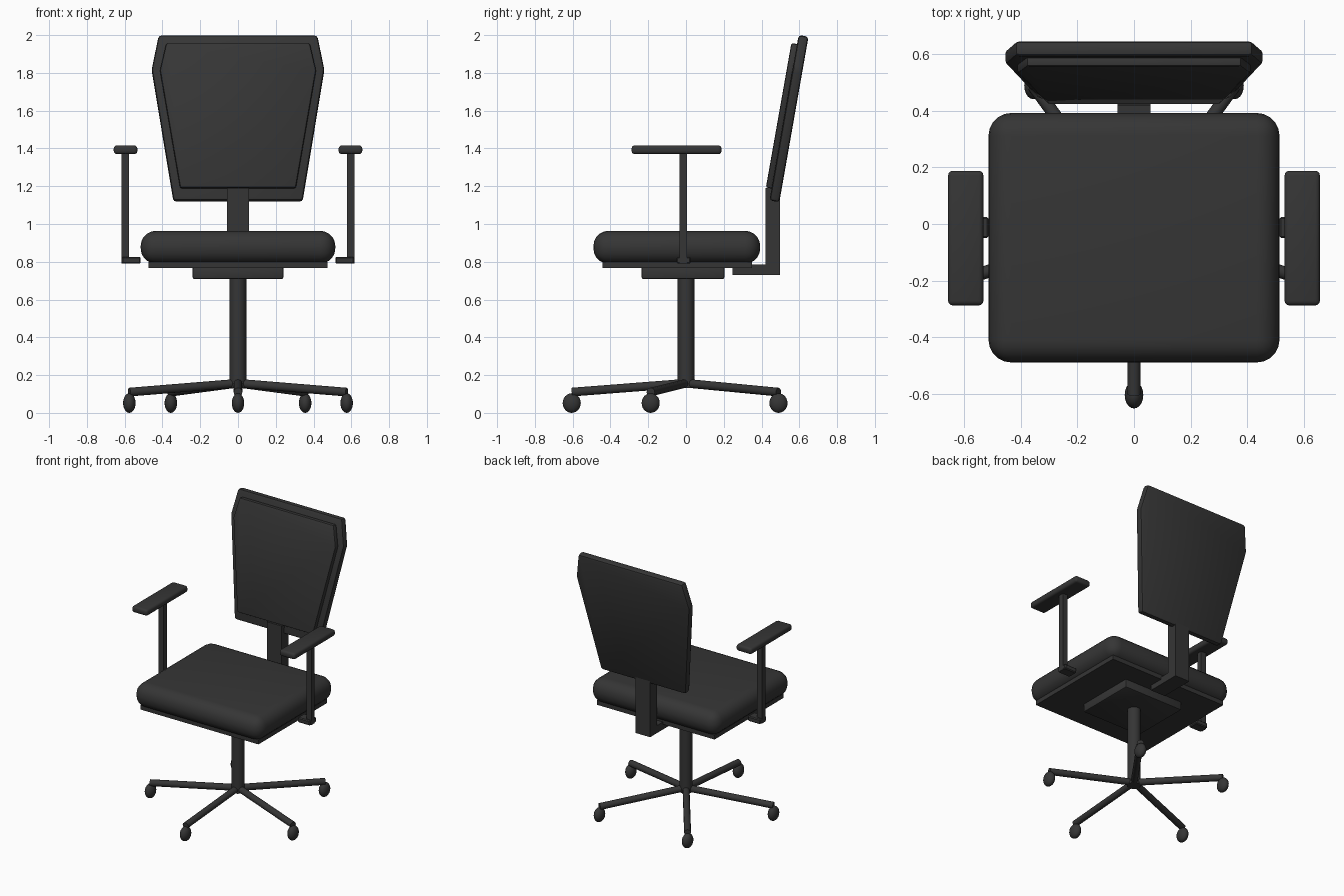
import bpy, bmesh, math
from mathutils import Vector, Matrix

if "Cube" in bpy.data.objects:
    bpy.data.objects.remove(bpy.data.objects["Cube"])

black = bpy.data.materials.new("charcoal black")
black.diffuse_color = (0.036, 0.036, 0.036, 1)
black.use_nodes = True
black.node_tree.nodes["Principled BSDF"].inputs["Base Color"].default_value = black.diffuse_color


def finish(name, bm, bevel=0.0, segments=2):
    """Bevel all edges, make the object, shade it."""
    if bevel:
        bmesh.ops.bevel(bm, geom=bm.edges[:], offset=bevel, segments=segments,
                        profile=0.5, affect='EDGES', clamp_overlap=True)
    bmesh.ops.recalc_face_normals(bm, faces=bm.faces[:])
    me = bpy.data.meshes.new(name)
    bm.to_mesh(me)
    bm.free()
    ob = bpy.data.objects.new(name, me)
    bpy.context.collection.objects.link(ob)
    me.materials.append(black)
    bpy.ops.object.select_all(action='DESELECT')
    ob.select_set(True)
    bpy.context.view_layer.objects.active = ob
    bpy.ops.object.shade_smooth_by_angle(angle=math.radians(35))
    return ob


def box(name, x, y, z, bevel=0.0, segments=2):
    bm = bmesh.new()
    bmesh.ops.create_cube(bm, size=1)
    for v in bm.verts:
        v.co = [(lo + hi) / 2 + c * (hi - lo) for c, (lo, hi) in zip(v.co, (x, y, z))]
    return finish(name, bm, bevel, segments)


def rod(name, a, b, radius, sides):
    a, b = Vector(a), Vector(b)
    bm = bmesh.new()
    m = Matrix.Translation((a + b) / 2) @ (b - a).to_track_quat('Z', 'Y').to_matrix().to_4x4()
    bmesh.ops.create_cone(bm, cap_ends=True, segments=sides, radius1=radius, radius2=radius,
                          depth=(b - a).length, matrix=m)
    return finish(name, bm)


def back_panel(name, half, offset, thick, bevel):
    """Mirrored half outline (x, z), leaned back and given thickness."""
    lean = math.radians(10)
    n = Vector((0, math.cos(lean), -math.sin(lean)))
    outline = half + [(-x, z) for x, z in reversed(half)]
    bm = bmesh.new()
    rings = []
    for d in (offset - thick / 2, offset + thick / 2):
        rings.append([bm.verts.new(Vector((x, 0.468 + (z - 1.12) * math.tan(lean), z)) + n * d)
                      for x, z in outline])
    bm.faces.new(rings[0])
    bm.faces.new(rings[1][::-1])
    for i in range(len(outline)):
        j = (i + 1) % len(outline)
        bm.faces.new((rings[0][i], rings[1][i], rings[1][j], rings[0][j]))
    return finish(name, bm, bevel, 2)


# Seat cushion, pan and tilt mechanism
box("seat_cushion", (-0.515, 0.515), (-0.49, 0.393), (0.79, 0.964), 0.08, 5)
box("seat_pan", (-0.475, 0.475), (-0.443, 0.35), (0.768, 0.8))
box("tilt_mechanism", (-0.24, 0.24), (-0.235, 0.203), (0.708, 0.775), 0.01, 2)

# Backrest with its raised pad and L-shaped support
back_panel("backrest_shell", [(0.342, 1.12), (0.457, 1.815), (0.42, 1.996)], 0, 0.053, 0.016)
back_panel("backrest_pad", [(0.306, 1.183), (0.413, 1.805), (0.38, 1.948)], -0.037, 0.04, 0.01)
box("back_support_bar", (-0.059, 0.059), (0.245, 0.498), (0.73, 0.785))
box("back_support_post", (-0.059, 0.059), (0.42, 0.498), (0.73, 1.19))

# Armrests
for side, s in (("left", -1), ("right", 1)):
    def span(a, b):
        return tuple(sorted((s * a, s * b)))
    box(side + "_arm_pad", span(0.533, 0.658), (-0.288, 0.188), (1.37, 1.416), 0.016, 3)
    box(side + "_arm_post", span(0.577, 0.616), (-0.035, 0.004), (0.79, 1.38))
    box(side + "_arm_bracket", span(0.515, 0.616), (-0.05, 0.025), (0.79, 0.826), 0.006, 1)

# Gas column and five-star base
rod("column", (0, 0, 0.132), (0, 0, 0.72), 0.044, 24)
for i in range(5):
    a = math.radians(-90 + 72 * i)
    c, s = math.cos(a), math.sin(a)
    rod(f"base_leg_{i + 1}", (0, 0, 0.157), (0.605 * c, 0.605 * s, 0.11), 0.023, 12)
    bm = bmesh.new()
    bmesh.ops.create_uvsphere(bm, u_segments=20, v_segments=12, radius=1)
    for v in bm.verts:
        v.co = (0.605 * c + v.co.x * 0.033, 0.605 * s + v.co.y * 0.048, 0.052 + v.co.z * 0.052)
    finish(f"caster_{i + 1}", bm)
